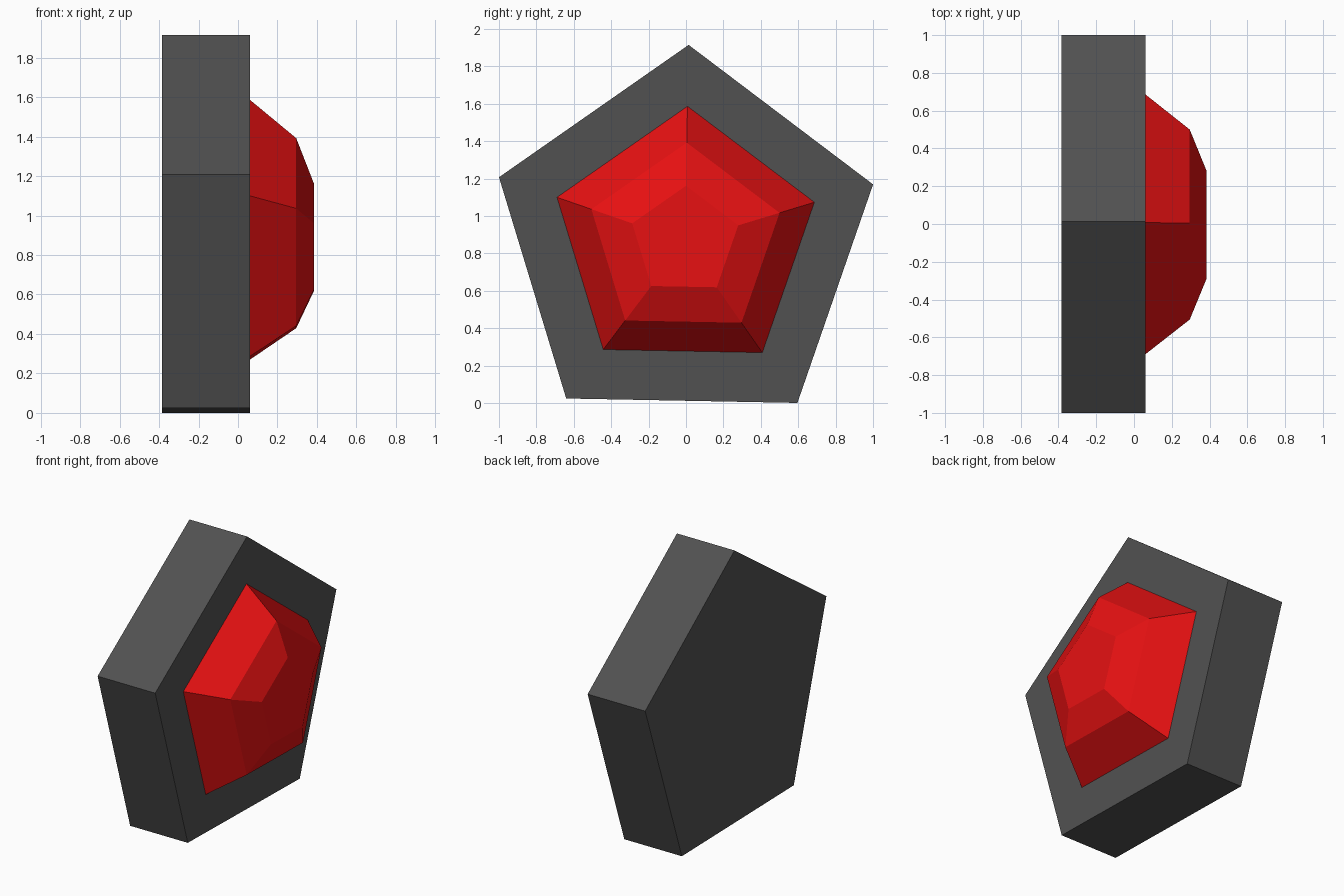
import bpy
import bmesh
from math import cos, sin, radians

cube = bpy.data.objects.get("Cube")
if cube:
    bpy.data.objects.remove(cube, do_unlink=True)

SIDES = 5
CENTRE_Y, CENTRE_Z = -0.006, 0.863
TOP_ANGLE = radians(88.9)  # the pentagon leans slightly


def make_material(name, colour):
    mat = bpy.data.materials.new(name)
    mat.use_nodes = True
    mat.diffuse_color = colour
    mat.node_tree.nodes["Principled BSDF"].inputs["Base Color"].default_value = colour
    return mat


def pentagon_stack(name, rings, mat):
    """Loft pentagons along x; each ring is (x, radius)."""
    bm = bmesh.new()
    loops = []
    for x, radius in rings:
        angles = [TOP_ANGLE + radians(360 * i / SIDES) for i in range(SIDES)]
        loops.append([bm.verts.new((x, radius * cos(a), radius * sin(a)))
                      for a in angles])
    for low, high in zip(loops, loops[1:]):
        for i in range(SIDES):
            j = (i + 1) % SIDES
            bm.faces.new((low[i], low[j], high[j], high[i]))
    bm.faces.new(loops[0][::-1])
    bm.faces.new(loops[-1])
    bmesh.ops.recalc_face_normals(bm, faces=bm.faces)
    mesh = bpy.data.meshes.new(name)
    bm.to_mesh(mesh)
    bm.free()
    mesh.materials.append(mat)
    obj = bpy.data.objects.new(name, mesh)
    obj.location = (0, CENTRE_Y, CENTRE_Z)
    bpy.context.collection.objects.link(obj)
    return obj


grey = make_material("dark grey", (0.083, 0.083, 0.083, 1))
red = make_material("gem red", (0.8, 0.0055, 0.006, 1))

# Thick pentagonal backing
pentagon_stack("backing_plate", [(-0.385, 1.0517), (0.06, 1.0517)], grey)

# Faceted jewel with two bevelled tiers, seated slightly into the backing
pentagon_stack("faceted_gem",
               [(0.05, 0.7235), (0.06, 0.7235), (0.295, 0.529), (0.385, 0.298)], red)
